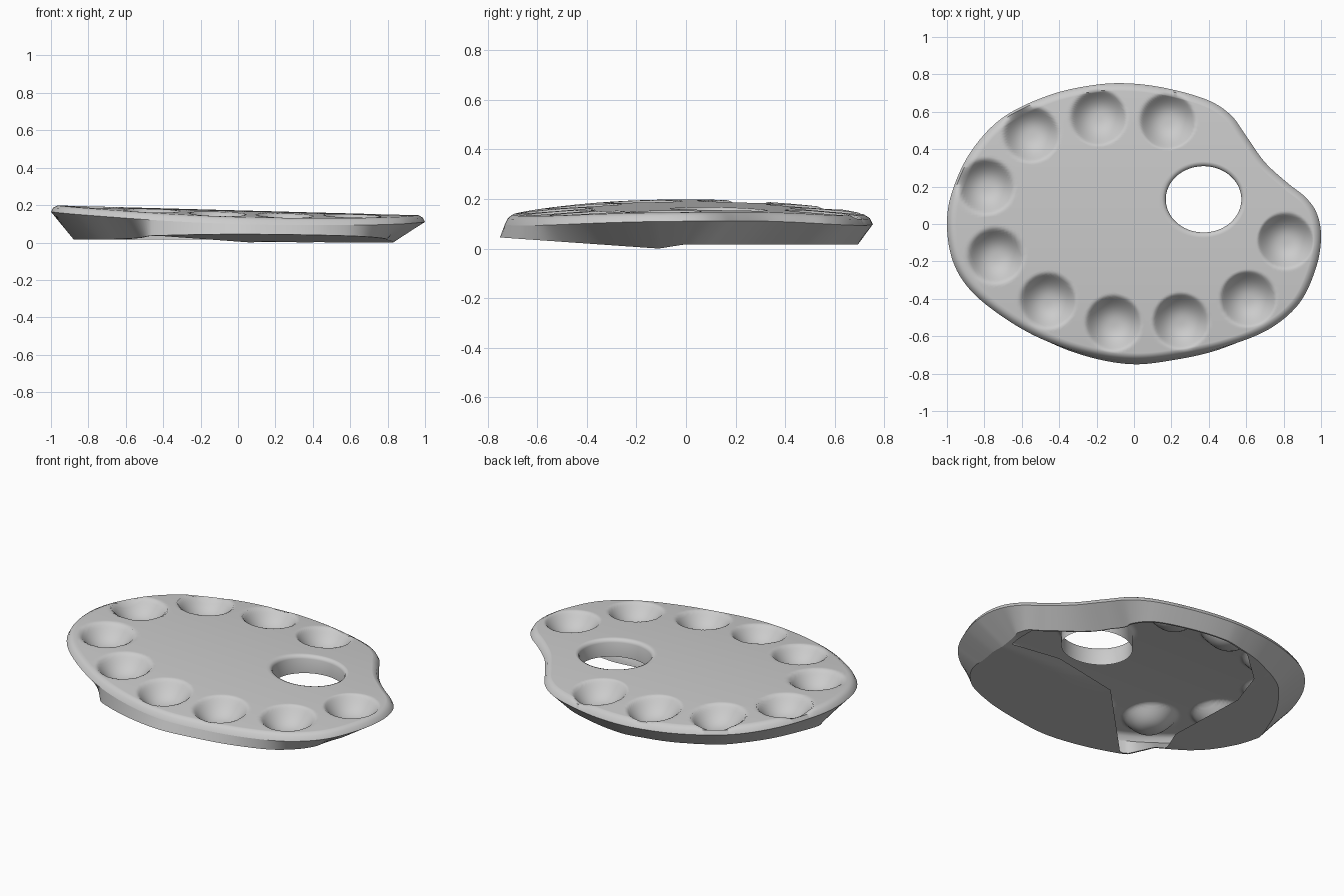
import bpy
import math
from mathutils import Vector

if "Cube" in bpy.data.objects:
    bpy.data.objects.remove(bpy.data.objects["Cube"])

N = 320        # points around every loop
RINGS = 64     # loops across the top surface

OUTLINE = [(1.0, -.08), (.98, .05), (.92, .14), (.82, .22), (.70, .33), (.60, .47),
           (.52, .58), (.40, .66), (.2, .72), (0, .75), (-.2, .745), (-.45, .69),
           (-.7, .57), (-.87, .39), (-.97, .18), (-1, 0), (-.97, -.2), (-.88, -.36),
           (-.72, -.5), (-.5, -.63), (-.25, -.715), (0, -.75), (.25, -.725),
           (.5, -.67), (.72, -.58), (.88, -.44), (.97, -.25)]
WELLS = [(.81, -.09), (.61, -.40), (.25, -.52), (-.11, -.53), (-.46, -.41),
         (-.74, -.17), (-.79, .20), (-.55, .48), (-.19, .57), (.18, .55)]
# ragged opening in the underside
OPENING = [(-.46, -.66), (-.59, -.45), (-.51, -.26), (-.53, .24), (-.45, .47), (-.24, .66),
           (.14, .8), (.5, .7), (.8, .3), (.8, -.07), (.5, -.03), (.08, -.1)]
WELL_R, WELL_DEPTH = .150, .088
HOLE = Vector((.372, .132))
MID = Vector((-.1, .1))


def smooth_loop(pts, count):
    """Closed Catmull-Rom curve resampled to even spacing."""
    P = [Vector(p) for p in pts]
    fine = []
    for i in range(len(P)):
        a, b, c, d = (P[(i + k) % len(P)] for k in (-1, 0, 1, 2))
        for s in range(30):
            t = s / 30
            fine.append(.5 * (2 * b + (c - a) * t + (2 * a - 5 * b + 4 * c - d) * t * t
                              + (3 * b - a - 3 * c + d) * t ** 3))
    fine.append(fine[0].copy())
    cum = [0]
    for p, q in zip(fine, fine[1:]):
        cum.append(cum[-1] + (q - p).length)
    out, j = [], 0
    for k in range(count):
        d = cum[-1] * k / count
        while cum[j + 1] < d:
            j += 1
        out.append(fine[j].lerp(fine[j + 1], (d - cum[j]) / (cum[j + 1] - cum[j])))
    return out


def dome(p):
    return .172 - .027 * p.x - .073 * p.y ** 2


def top_z(p):
    """Gently domed top with round paint wells pressed into it."""
    z = dome(p)
    for w in WELLS:
        r = (p - Vector(w)).length / WELL_R
        if r < 1:
            z -= WELL_DEPTH * (1 - r ** 2.6) ** 1.25
    return z


def base_z(p):
    if p.x < -.48:
        return max(.017, .07 * (-.11 - p.y))
    if p.y < -.11:
        return .07 * (-.11 - p.y)
    return .016 * min(1, (p.y + .11) / .1)


def polar(p):
    d = Vector(p) - MID
    return math.atan2(d.y, d.x) % math.tau, d.length


opening = sorted(polar(p) for p in OPENING)
opening = ([(opening[-1][0] - math.tau, opening[-1][1])] + opening
           + [(opening[0][0] + math.tau, opening[0][1])])


def opening_point(p):
    """Where the ray from the middle towards p crosses the opening."""
    ang, rad = polar(p)
    for (a0, r0), (a1, r1) in zip(opening, opening[1:]):
        if a0 <= ang <= a1:
            r = r0 * r1 * math.sin(a1 - a0) / (r0 * math.sin(ang - a0) + r1 * math.sin(a1 - ang))
            break
    return MID + (p - MID) * min(.985, r / rad)


def make_strip(name, loops):
    """Bridge successive closed loops of points into one surface."""
    verts = [v for loop in loops for v in loop]
    faces = []
    for r in range(len(loops) - 1):
        for i in range(N):
            j = (i + 1) % N
            faces.append((r * N + i, (r + 1) * N + i, (r + 1) * N + j, r * N + j))
    me = bpy.data.meshes.new(name)
    me.from_pydata(verts, [], faces)
    ob = bpy.data.objects.new(name, me)
    bpy.context.collection.objects.link(ob)
    bpy.context.view_layer.objects.active = ob
    ob.select_set(True)
    bpy.ops.object.shade_smooth_by_angle(angle=math.radians(60))
    ob.select_set(False)
    return ob


def v3(p, z):
    return (p.x, p.y, z)


edge = smooth_loop(OUTLINE, N)
normals = []
for i in range(N):
    t = (edge[(i + 1) % N] - edge[i - 1]).normalized()
    normals.append(Vector((t.y, -t.x)))


def inset(amount):
    return [p - n * amount(p, n) for p, n in zip(edge, normals)]


def hole_loop(grow):
    out = []
    for p in edge:
        a = math.atan2(p.y - HOLE.y, p.x - HOLE.x)
        out.append(HOLE + Vector((math.cos(a) * (.202 + grow), math.sin(a) * (.177 + grow))))
    return out


def front(n):
    return max(0, -n.y) ** 2


def base_inset(p, n):
    """How far the foot of the wall sits inside the rim."""
    side = (.17 if n.x > 0 else .12) * n.x ** 2
    back_left = .1 * max(0, n.y) * max(0, -n.x)
    front_left = .13 * max(0, -n.y) * min(1, max(0, (-.48 - p.x) / .12))
    return side + .06 * max(0, n.y) ** 2 + back_left + front_left


# top surface with wells, thumb hole wall and rounded rim
inner = hole_loop(.02)
rim = inset(lambda p, n: .035 + .015 * front(n))
loops = [[v3(p, .055) for p in hole_loop(0)],
         [v3(p, dome(p) - .02) for p in hole_loop(0)],
         [v3(p, dome(p) - .006) for p in hole_loop(.006)]]
for k in range(RINGS + 1):
    ring = [a.lerp(b, k / RINGS) for a, b in zip(inner, rim)]
    loops.append([v3(p, top_z(p)) for p in ring])
loops.append([v3(p, dome(p) - .012) for p in inset(lambda p, n: .012 + .02 * front(n))])
side_top = [v3(p, dome(p) - .035) for p in inset(lambda p, n: .02 * front(n))]
loops.append(side_top)
make_strip("palette_top", loops)

# sloping outer wall
base = inset(base_inset)
make_strip("palette_side", [side_top, [v3(p, base_z(p)) for p in base]])

# partial underside: lip at the left, wide panel at the front
mouth = [opening_point(p) for p in base]
under = []
for k in range(7):
    ring = [a.lerp(b, k / 6) for a, b in zip(base, mouth)]
    under.append([v3(p, base_z(p)) for p in ring])
make_strip("palette_underside", under)
